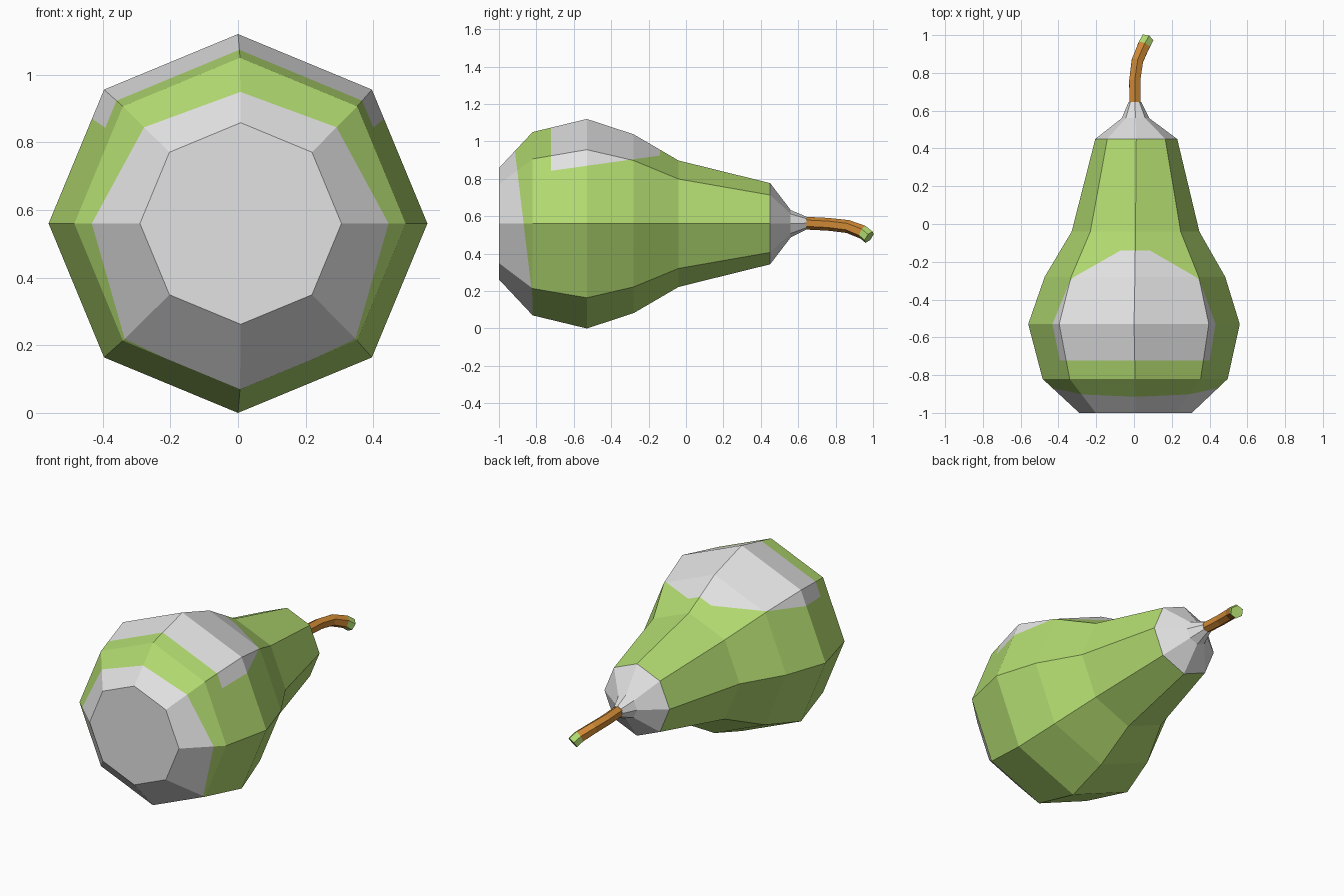
import bpy, bmesh, math
from mathutils import Vector

if "Cube" in bpy.data.objects:
    bpy.data.objects.remove(bpy.data.objects["Cube"])


def material(name, rgb):
    m = bpy.data.materials.new(name)
    m.diffuse_color = (*rgb, 1)
    m.use_nodes = True
    m.node_tree.nodes["Principled BSDF"].inputs["Base Color"].default_value = m.diffuse_color
    return m


green = material("pear green", (0.44, 0.70, 0.16))
grey = material("pale grey", (0.76, 0.76, 0.76))
brown = material("stem brown", (0.62, 0.25, 0.035))


def loft(rings, sides, follow):
    """Skin polygon rings (x, y, z, radius) with one corner pointing up."""
    bm = bmesh.new()
    loops = []
    for i, (x, y, z, r) in enumerate(rings):
        t = Vector((0, 1, 0))
        if follow:
            a, b = rings[max(i - 1, 0)], rings[min(i + 1, len(rings) - 1)]
            t = (Vector(b[:3]) - Vector(a[:3])).normalized()
        side = t.cross(Vector((0, 0, 1))).normalized()
        up = side.cross(t)
        loop = []
        for k in range(sides):
            w = 2 * math.pi * k / sides
            loop.append(bm.verts.new(Vector((x, y, z)) + r * (up * math.cos(w) + side * math.sin(w))))
        loops.append(loop)
    for a, b in zip(loops, loops[1:]):
        for k in range(sides):
            n = (k + 1) % sides
            bm.faces.new((a[k], a[n], b[n], b[k]))
    bm.faces.new(loops[0])
    bm.faces.new(loops[-1])
    bmesh.ops.recalc_face_normals(bm, faces=bm.faces)
    return bm


def finish(bm, name, mats):
    me = bpy.data.meshes.new(name)
    bm.to_mesh(me)
    bm.free()
    for m in mats:
        me.materials.append(m)
    ob = bpy.data.objects.new(name, me)
    bpy.context.collection.objects.link(ob)


# pear body: octagonal rings along y
Z = 0.56
body = loft([(0.008, -1.0, Z, 0.298), (0.006, -0.82, Z, 0.49), (0, -0.53, Z, 0.56),
             (0.005, -0.28, Z, 0.478), (0.008, -0.04, Z, 0.338), (0.012, 0.45, Z, 0.217),
             (0.008, 0.56, Z, 0.073), (0.005, 0.645, Z + 0.003, 0.034)], 8, False)

# cut the outlines of the grey patches into the skin
cuts = [((0, -0.868, Z), (0, 1, 0.12)),
        ((0, -0.722, 0), (0, 1, 0)),
        ((0, -0.14, 0), (0, 1, 0)),
        ((0, -0.6, 0.86), (0, -0.14, 1))]
for co, no in cuts:
    bmesh.ops.bisect_plane(body, geom=body.verts[:] + body.edges[:] + body.faces[:],
                           plane_co=co, plane_no=no, dist=1e-5)
for f in body.faces:
    c = f.calc_center_median()
    base = c.y < -0.82 and c.y + 0.868 + 0.12 * (c.z - Z) < 0
    saddle = -0.722 < c.y < -0.14 and c.z > 0.86 + 0.14 * (c.y + 0.6)
    f.material_index = int(base or saddle or c.y > 0.45)
finish(body, "pear_body", [green, grey])

# curved stem with a green tip
stem = loft([(0.005, 0.64, 0.563, 0.034), (0.004, 0.76, 0.557, 0.034), (0.018, 0.865, 0.545, 0.035),
             (0.052, 0.945, 0.515, 0.037), (0.070, 0.979, 0.488, 0.037)], 6, True)
for f in stem.faces:
    f.material_index = int(f.calc_center_median().y > 0.94)
finish(stem, "stem", [brown, green])
